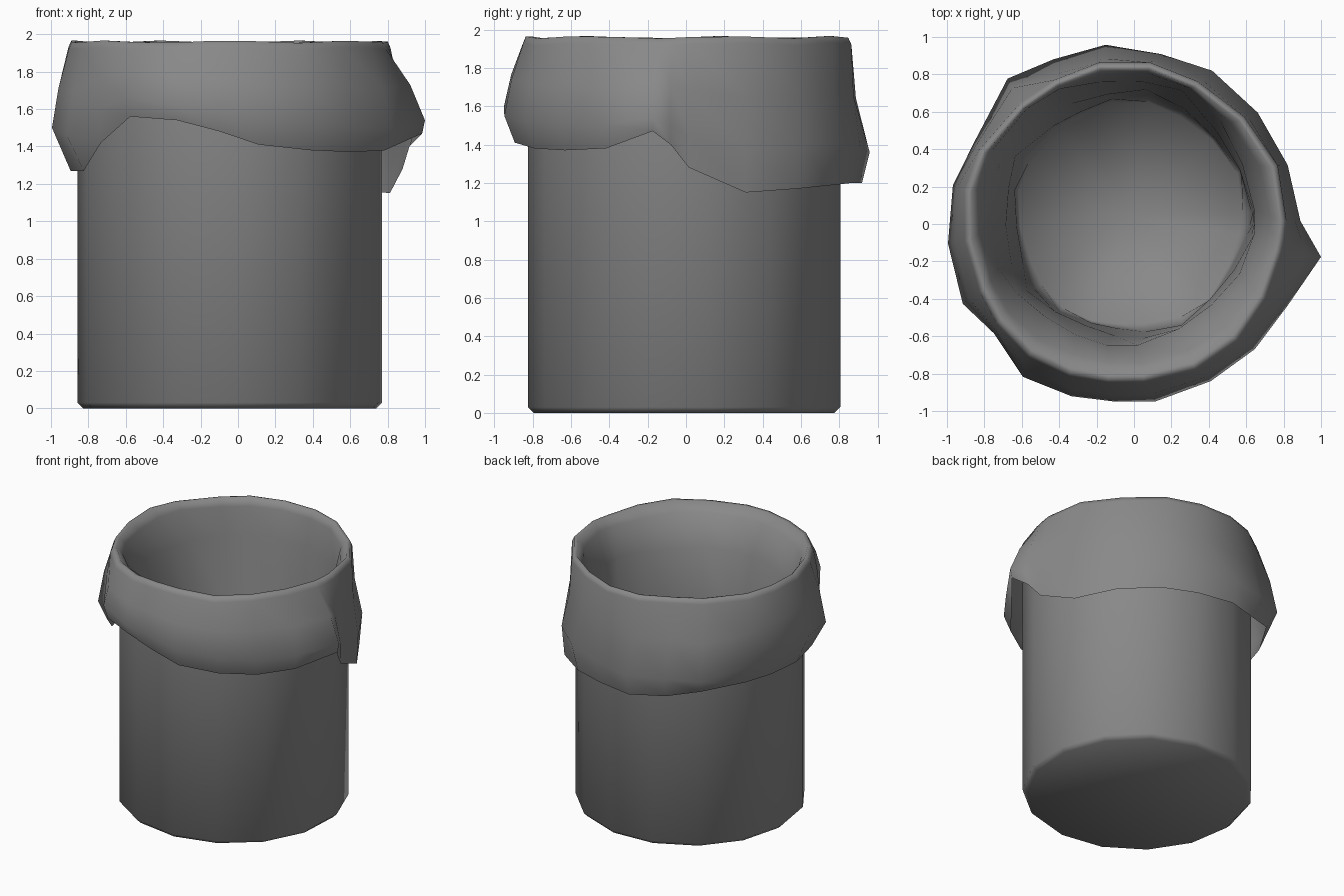
import bpy, bmesh
from math import cos, sin, radians, tau

if "Cube" in bpy.data.objects:
    bpy.data.objects.remove(bpy.data.objects["Cube"])

GREY = bpy.data.materials.new("dark_grey")
GREY.diffuse_color = (0.25, 0.25, 0.25, 1)
GREY.use_nodes = True
GREY.node_tree.nodes["Principled BSDF"].inputs["Base Color"].default_value = GREY.diffuse_color


def make_object(name, rings, smooth_angle):
    """Loft a list of equal-length closed rings, the first one capped."""
    bm = bmesh.new()
    loops = [[bm.verts.new(p) for p in ring] for ring in rings]
    n = len(loops[0])
    for a, b in zip(loops, loops[1:]):
        for i in range(n):
            j = (i + 1) % n
            bm.faces.new((a[i], a[j], b[j], b[i]))
    cap = bm.faces.new(loops[0])
    bmesh.ops.recalc_face_normals(bm, faces=bm.faces)
    bmesh.ops.poke(bm, faces=[cap])
    mesh = bpy.data.meshes.new(name)
    bm.to_mesh(mesh)
    bm.free()
    mesh.materials.append(GREY)
    ob = bpy.data.objects.new(name, mesh)
    bpy.context.collection.objects.link(ob)
    bpy.ops.object.select_all(action='DESELECT')
    ob.select_set(True)
    bpy.context.view_layer.objects.active = ob
    bpy.ops.object.shade_smooth_by_angle(angle=radians(smooth_angle))
    return ob


# Bin body: 15-sided tub with a small chamfer at the foot, open at the top
def tub_ring(r, z):
    return [(-0.04 + r * cos(radians(33) + tau * i / 15),
             -0.005 + r * sin(radians(33) + tau * i / 15), z) for i in range(15)]


make_object("bin_body", [tub_ring(r, z) for r, z in
            ((0.79, 0), (0.82, 0.03), (0.82, 1.72))], 60)

# Folded-over liner: angle, bulge radius, bulge height, hem radius, hem height
FOLD = [
    (1, .89, 1.45, .88, 1.28), (21, .88, 1.36, .87, 1.15),
    (42, .89, 1.40, .87, 1.17), (63, .92, 1.40, .87, 1.19),
    (81, .92, 1.38, .88, 1.20), (99, .97, 1.36, .93, 1.20),
    (116, .98, 1.38, .92, 1.22), (131, 1.03, 1.38, .95, 1.27),
    (153, .96, 1.42, .91, 1.28), (168, .99, 1.50, .90, 1.28),
    (186, 1.0, 1.50, .90, 1.27), (205, 1.01, 1.46, .91, 1.27),
    (218, .95, 1.60, .93, 1.42), (234, 1.01, 1.66, .98, 1.56),
    (250, .98, 1.62, .95, 1.54), (264, .955, 1.60, .92, 1.48),
    (277, .955, 1.55, .90, 1.41), (296, .935, 1.52, .88, 1.38),
    (314, .93, 1.50, .88, 1.37), (332, .93, 1.50, .89, 1.38),
    (350, 1.015, 1.54, 1.0, 1.47), (355, .95, 1.50, .92, 1.40),
]


def ring(cx, cy, r, z, wobble=0.0, phase=0.0):
    pts = []
    for a, *_ in FOLD:
        t = radians(a)
        rr = r + wobble * sin(5 * t + phase)
        pts.append((cx + rr * cos(t), cy + rr * sin(t),
                    z + 0.6 * wobble * sin(7 * t + phase)))
    return pts


rim = ring(-0.05, 0, 0.865, 1.925, 0.012)
bulge, hem, mid = [], [], []
for (a, br, bz, hr, hz), p in zip(FOLD, rim):
    c, s = cos(radians(a)), sin(radians(a))
    bulge.append((br * c, br * s, bz))
    hem.append((hr * c, hr * s, hz))
    # hanging flaps drop straight before flaring, puffed parts swell early
    f = 0.25 if 10 < a < 120 else 0.62
    mid.append((p[0] + f * (br * c - p[0]), p[1] + f * (br * s - p[1]),
                (p[2] + bz) / 2))

make_object("bin_liner", [
    ring(-0.02, 0.05, 0.60, 0.08, 0.015),
    ring(-0.02, 0.05, 0.63, 0.60, 0.02, 1),
    ring(-0.04, 0.06, 0.66, 1.20, 0.02, 2),
    ring(-0.07, 0.07, 0.71, 1.68, 0.015, 3),
    ring(-0.06, 0.03, 0.78, 1.90, 0.01, 1),
    ring(-0.05, 0.005, 0.825, 1.96, 0.01),
    ring(-0.05, 0, 0.85, 1.96, 0.011),
    rim, mid, bulge, hem], 180)
